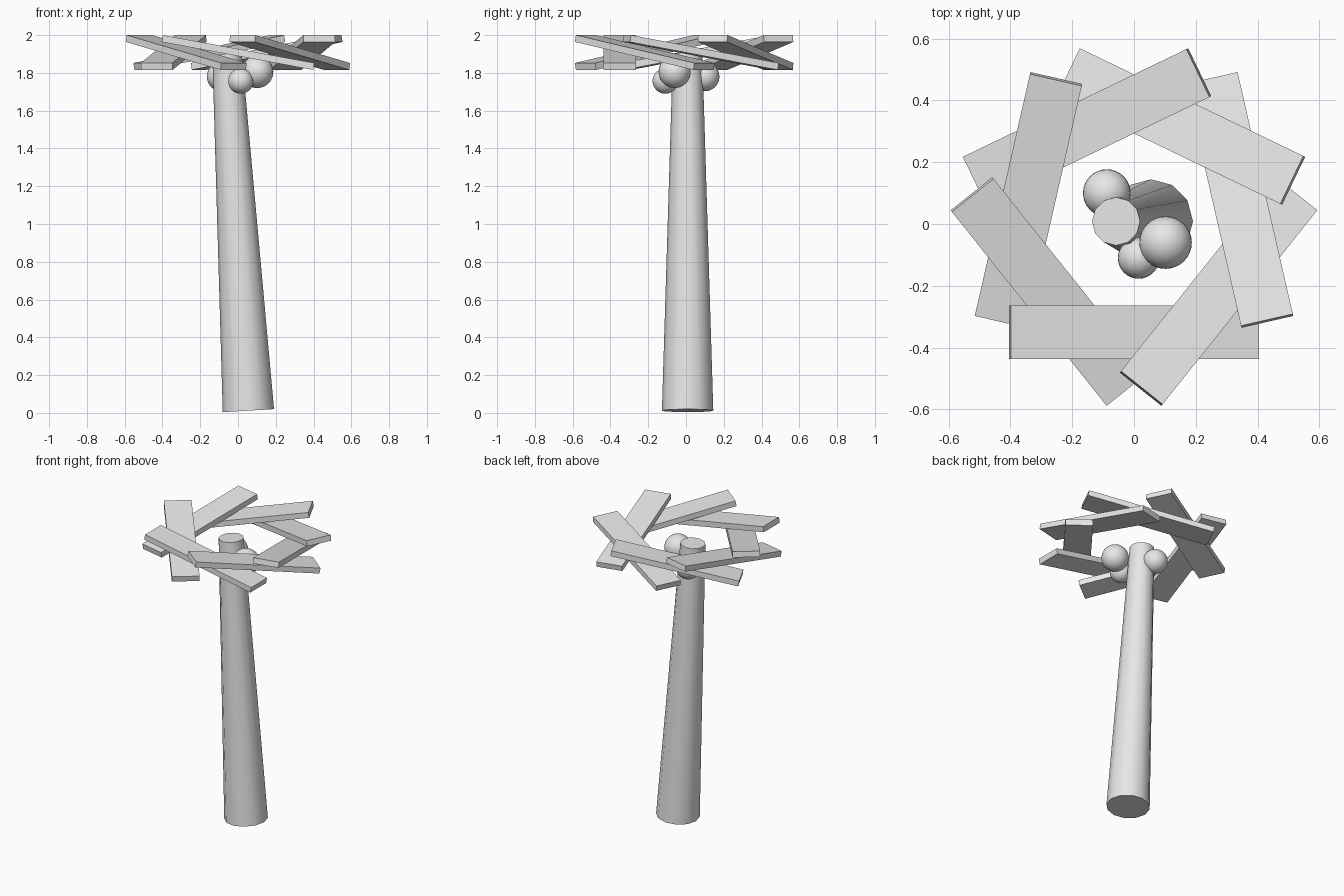
import bpy
import math
from mathutils import Matrix, Vector

if "Cube" in bpy.data.objects:
    bpy.data.objects.remove(bpy.data.objects["Cube"])

grey = bpy.data.materials.new("plain grey")
grey.diffuse_color = (0.8, 0.8, 0.8, 1)
grey.use_nodes = True
grey.node_tree.nodes["Principled BSDF"].inputs["Base Color"].default_value = grey.diffuse_color


def finish(name, smooth_angle=None):
    ob = bpy.context.object
    ob.name = name
    ob.data.materials.append(grey)
    if smooth_angle:
        bpy.ops.object.shade_smooth_by_angle(angle=math.radians(smooth_angle))
    return ob


# Leaning, tapered trunk
bottom = Vector((0.055, 0.005, 0.012))
top = Vector((-0.058, 0.012, 1.9))
axis = top - bottom
bpy.ops.mesh.primitive_cone_add(
    vertices=12, radius1=0.136, radius2=0.078, depth=axis.length,
    location=(bottom + top) / 2,
    rotation=(0, math.atan2(axis.x, axis.z), math.radians(0)))
finish("trunk", 40)

# Round fruits hanging under the crown
fruits = [((0.102, -0.06, 1.805), 0.085),
          ((0.015, -0.11, 1.757), 0.067),
          ((-0.088, 0.10, 1.78), 0.077)]
for i, (loc, r) in enumerate(fruits):
    bpy.ops.mesh.primitive_uv_sphere_add(segments=32, ring_count=16, radius=r, location=loc)
    finish(f"fruit_{i + 1}", 40)

# Crown: seven tilted planks in an overlapping ring
COUNT = 7
for i in range(COUNT):
    bpy.ops.mesh.primitive_cube_add(size=1)
    plank = finish(f"leaf_plank_{i + 1}")
    plank.data.transform(
        Matrix.Rotation(i * math.tau / COUNT, 4, 'Z')
        @ Matrix.Translation((0, -0.35, 1.908))
        @ Matrix.Rotation(0.182, 4, 'Y')
        @ Matrix.Diagonal((0.816, 0.172, 0.037, 1)))
